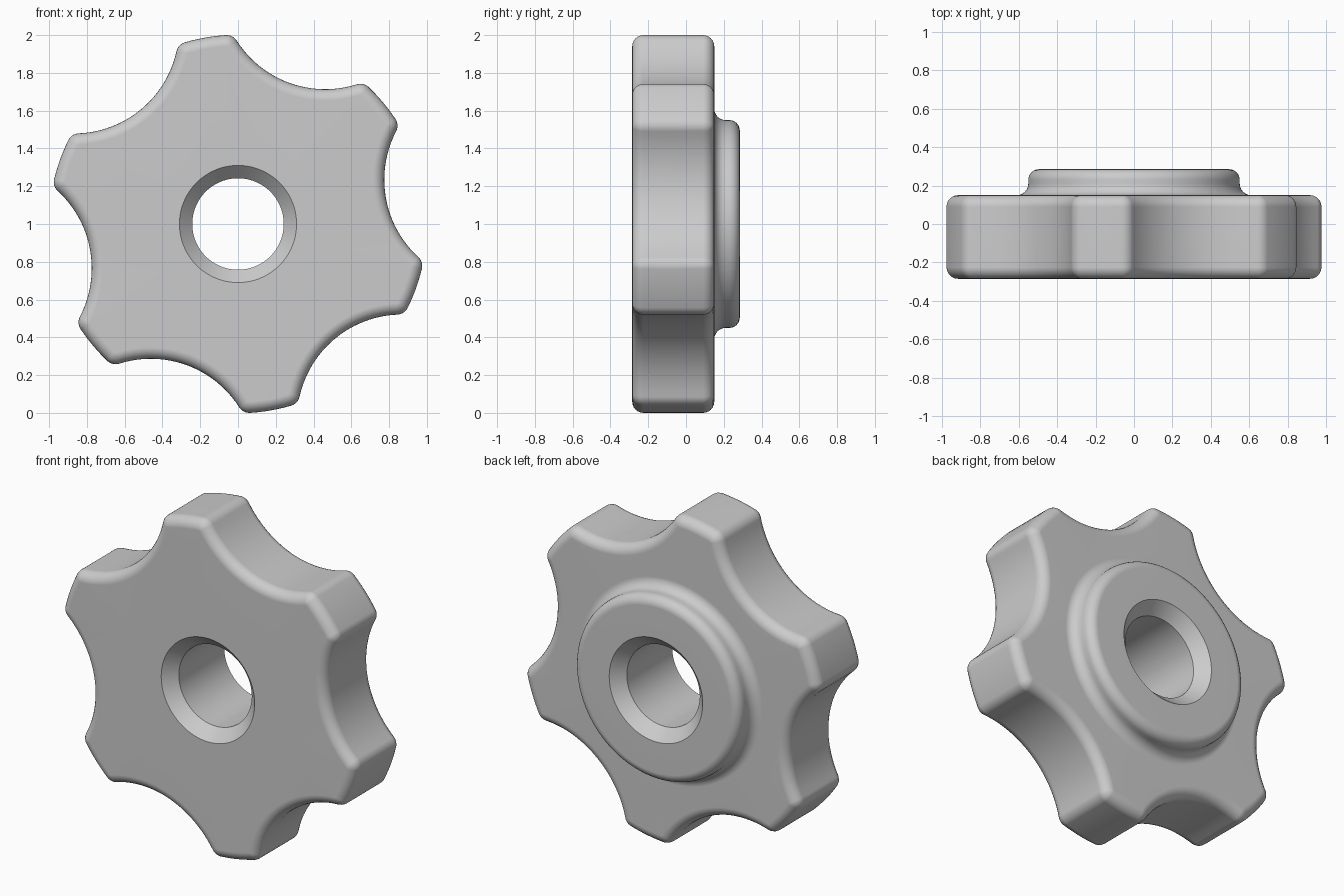
import bpy, bmesh
from math import sin, cos, pi, radians, atan2, acos

if "Cube" in bpy.data.objects:
    bpy.data.objects.remove(bpy.data.objects["Cube"])

OUTER, CORNER, BEVEL = 1.002, 0.065, 0.06      # lobe radius, lobe corner radius, rim rounding
SCALLOP, SCALLOP_POS = 0.555, 1.35             # finger groove radius and distance from axis
FRONT, BACK, TOP = -0.285, 0.15, 0.285         # y of front face, back face, boss face


def arc(cx, cz, r, a0, a1, n):
    return [(cx + r * cos(a0 + (a1 - a0) * i / n),
             cz + r * sin(a0 + (a1 - a0) * i / n)) for i in range(n + 1)]


def star(inset):
    """Six-lobed outline, offset inwards by inset."""
    d, s = OUTER - CORNER, SCALLOP + CORNER
    th = acos((SCALLOP_POS**2 + d * d - s * s) / (2 * SCALLOP_POS * d))
    fx, fz = d * cos(th), d * sin(th)
    phi = atan2(fz, SCALLOP_POS - fx)
    f = CORNER - inset
    sector = arc(fx, -fz, f, -th, phi, 8)
    sector += arc(SCALLOP_POS, 0, SCALLOP + inset, pi + phi, pi - phi, 24)[1:-1]
    sector += arc(fx, fz, f, -phi, th, 8)
    sector += arc(0, 0, OUTER - inset, th, pi / 3 - th, 6)[1:-1]
    pts = []
    for k in range(6):
        a = radians(10 + 60 * k)
        pts += [(x * cos(a) - z * sin(a), x * sin(a) + z * cos(a)) for x, z in sector]
    return pts


ANGLES = [atan2(z, x) for x, z in star(0)]


def circle(r):
    return [(r * cos(a), r * sin(a)) for a in ANGLES]


STEPS = [radians(15 * i) for i in range(7)]
rings = []                                      # (y, outline) from front hole edge round to the back
# scalloped body with rounded rims
rings += [(FRONT, circle(0.31))]
rings += [(FRONT + BEVEL * (1 - sin(a)), star(BEVEL * (1 - cos(a)))) for a in reversed(STEPS)]
rings += [(BACK - BEVEL * (1 - sin(a)), star(BEVEL * (1 - cos(a)))) for a in STEPS]
# boss with a filleted foot and rounded rim
rings += [(BACK + 0.06 * (1 - cos(a)), circle(0.61 - 0.06 * sin(a))) for a in STEPS]
rings += [(TOP - 0.055 * (1 - sin(a)), circle(0.55 - 0.055 * (1 - cos(a)))) for a in STEPS]
# through hole, chamfered at both ends
rings += [(TOP, circle(0.31)), (TOP - 0.07, circle(0.242)), (FRONT + 0.07, circle(0.242))]

bm = bmesh.new()
loops = [[bm.verts.new((x, y, z + 1)) for x, z in pts] for y, pts in rings]
n = len(ANGLES)
for k, a in enumerate(loops):
    b = loops[(k + 1) % len(loops)]
    for i in range(n):
        j = (i + 1) % n
        bm.faces.new((a[i], a[j], b[j], b[i]))
bmesh.ops.recalc_face_normals(bm, faces=bm.faces)
mesh = bpy.data.meshes.new("star_knob")
bm.to_mesh(mesh)
bm.free()

knob = bpy.data.objects.new("star_knob", mesh)
bpy.context.collection.objects.link(knob)
grey = bpy.data.materials.new("plain grey")
grey.diffuse_color = (0.6, 0.6, 0.6, 1)
grey.use_nodes = True
grey.node_tree.nodes["Principled BSDF"].inputs["Base Color"].default_value = grey.diffuse_color
mesh.materials.append(grey)

# smooth rims, crisp chamfers, flat faces
bpy.context.view_layer.objects.active = knob
knob.select_set(True)
bpy.ops.object.shade_smooth_by_angle(angle=radians(30))
mod = knob.modifiers.new("flat_faces", 'WEIGHTED_NORMAL')
mod.keep_sharp = True
